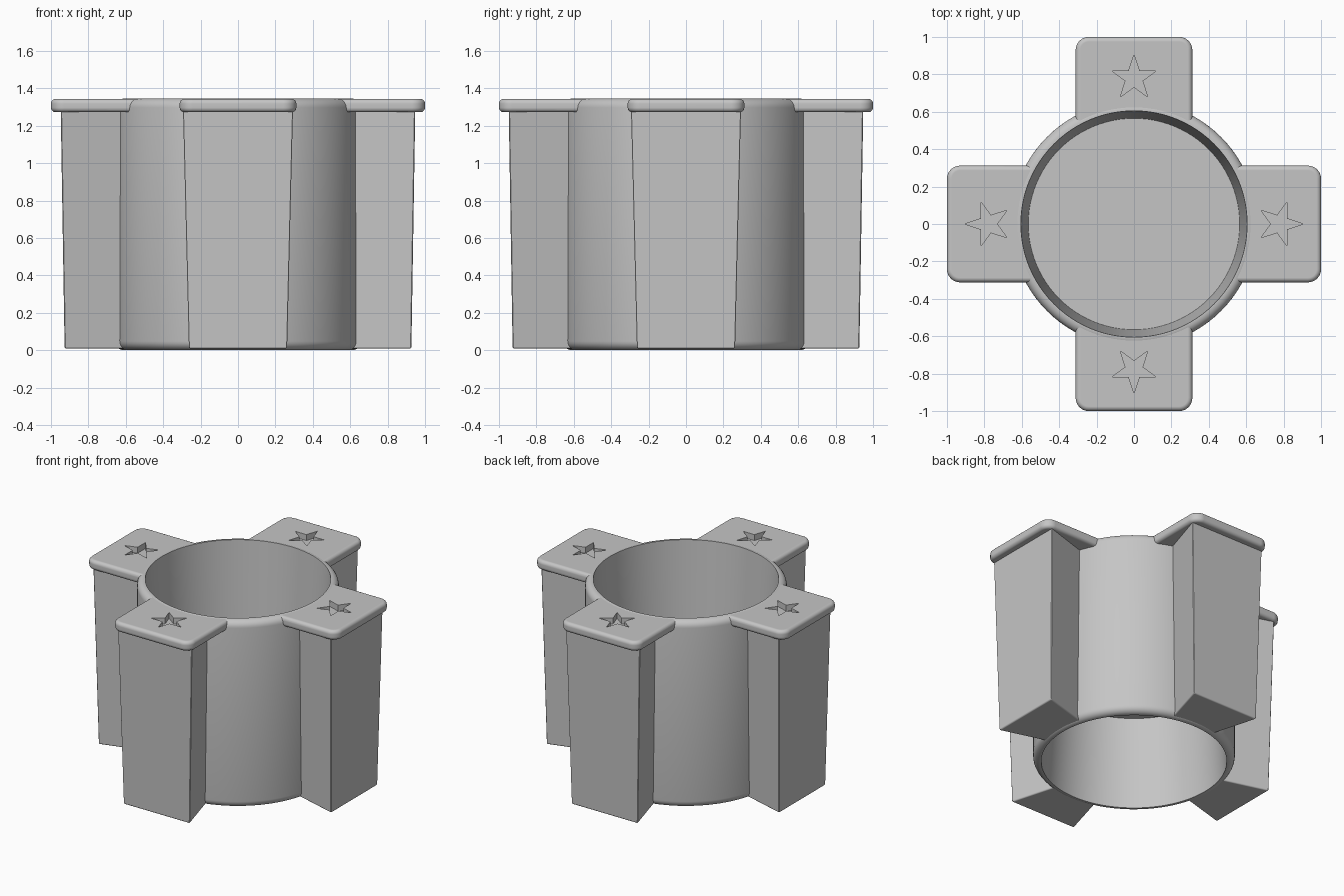
import bpy, bmesh
from math import pi, sin, cos, radians

if "Cube" in bpy.data.objects:
    bpy.data.objects.remove(bpy.data.objects["Cube"])

TOP = 1.345      # rim height
ARMS = 4

grey = bpy.data.materials.new("plain grey")
grey.use_nodes = True
colour = (0.56, 0.56, 0.56, 1)
grey.diffuse_color = colour
grey.node_tree.nodes["Principled BSDF"].inputs["Base Color"].default_value = colour


def make_object(name, bm):
    bmesh.ops.recalc_face_normals(bm, faces=bm.faces)
    mesh = bpy.data.meshes.new(name)
    bm.to_mesh(mesh)
    bm.free()
    mesh.materials.append(grey)
    obj = bpy.data.objects.new(name, mesh)
    bpy.context.collection.objects.link(obj)
    return obj


def loft(name, bottom, top):
    """Solid between two matching loops of points."""
    bm = bmesh.new()
    low = [bm.verts.new(p) for p in bottom]
    high = [bm.verts.new(p) for p in top]
    bm.faces.new(low)
    bm.faces.new(high)
    n = len(low)
    for i in range(n):
        j = (i + 1) % n
        bm.faces.new((low[i], low[j], high[j], high[i]))
    return make_object(name, bm)


def prism(name, outline, z0, z1):
    return loft(name, [(x, y, z0) for x, y in outline], [(x, y, z1) for x, y in outline])


def bevel(obj, width, segments):
    mod = obj.modifiers.new("soft edges", "BEVEL")
    mod.width = width
    mod.segments = segments
    mod.limit_method = "ANGLE"
    mod.angle_limit = radians(40)


def cut(obj, cutter):
    mod = obj.modifiers.new("cut", "BOOLEAN")
    mod.operation = "DIFFERENCE"
    mod.solver = "EXACT"
    mod.object = cutter


def smooth(obj):
    bpy.ops.object.select_all(action="DESELECT")
    obj.select_set(True)
    bpy.context.view_layer.objects.active = obj
    bpy.ops.object.shade_smooth_by_angle(angle=radians(35))


def apply_and_repeat(obj, name):
    """Bake the modifiers, then place copies around the ring."""
    graph = bpy.context.evaluated_depsgraph_get()
    mesh = bpy.data.meshes.new_from_object(obj.evaluated_get(graph))
    obj.modifiers.clear()
    obj.data = mesh
    smooth(obj)
    # Large faces keep flat shading beside their rounded edges
    weighted = obj.modifiers.new("flat faces", "WEIGHTED_NORMAL")
    weighted.keep_sharp = True
    weighted.weight = 100
    for i, side in enumerate(("left", "back", "right", "front")):
        part = obj if i == 0 else obj.copy()
        if i:
            bpy.context.collection.objects.link(part)
        part.name = side + "_" + name
        part.rotation_euler.z = i * 2 * pi / ARMS


# Ring: lathed wall with rounded rims and a thin divider across the bore
R, FILLET = 0.658, 0.048
arc = [(R - FILLET + FILLET * sin(a), FILLET * (1 - cos(a)))
       for a in (pi / 2 * k / 6 for k in range(7))]
profile = [(0, 0.69), (0.565, 0.69), (0.605, TOP)]
profile += [(r, TOP - z) for r, z in arc]
profile += [(r, z) for r, z in reversed(arc)]
profile += [(0.605, 0), (0.565, 0.65), (0, 0.65)]
bm = bmesh.new()
verts = [bm.verts.new((r, 0, z)) for r, z in profile]
edges = [bm.edges.new(pair) for pair in zip(verts, verts[1:])]
bmesh.ops.spin(bm, geom=verts + edges, cent=(0, 0, 0), axis=(0, 0, 1),
               angle=2 * pi, steps=96)
bmesh.ops.remove_doubles(bm, verts=bm.verts, dist=0.0002)
ring = make_object("ring_body", bm)
smooth(ring)

# Cutters: bore clearance and star recess
circle = [(0.615 * cos(2 * pi * i / 96), 0.615 * sin(2 * pi * i / 96)) for i in range(96)]
bore = prism("bore_cutter", circle, -0.5, 2)
star = []
for i in range(10):
    r = 0.048 if i % 2 else 0.125
    star.append((0.78 + r * cos(i * pi / 5), r * sin(i * pi / 5)))
star_cutter = prism("star_cutter", star, TOP - 0.06, 1.6)


# Tapered blocks whose sides run towards the ring's axis
def block_outline(half, reach, z):
    inner = 0.4
    narrow = half * inner / reach
    return [(inner, -narrow, z), (reach, -half, z), (reach, half, z), (inner, narrow, z)]


block = loft("block", block_outline(0.265, 0.927, 0.008), block_outline(0.297, 0.948, 1.3))
bevel(block, 0.01, 3)
cut(block, bore)
apply_and_repeat(block, "block")

# Overhanging flanges with rounded corners and a star recess
HALF, CORNER = 0.312, 0.07
outline = [(0.3, HALF), (0.3, -HALF)]
for start, cy in ((-pi / 2, -HALF + CORNER), (0, HALF - CORNER)):
    for k in range(9):
        a = start + pi / 2 * k / 8
        outline.append((1 - CORNER + CORNER * cos(a), cy + CORNER * sin(a)))
flange = prism("flange", outline, 1.272, TOP - 0.002)
bevel(flange, 0.025, 5)
cut(flange, bore)
cut(flange, star_cutter)
apply_and_repeat(flange, "flange")

for helper in (bore, star_cutter):
    bpy.data.objects.remove(helper)
